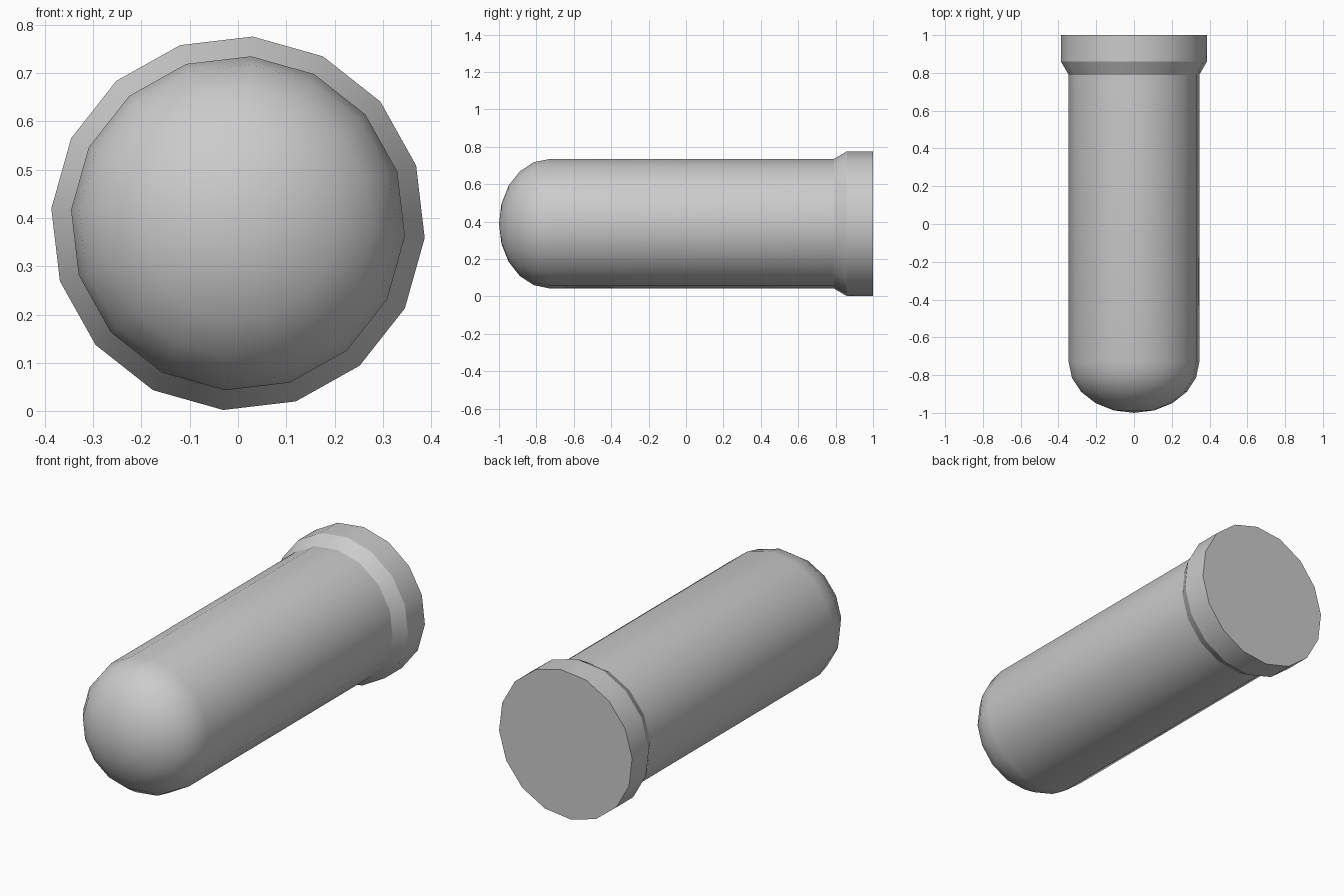
import bpy, bmesh
from math import sin, cos, pi, radians

if "Cube" in bpy.data.objects:
    bpy.data.objects.remove(bpy.data.objects["Cube"])

SIDES = 16
START = radians(-4.5)
CENTRE_Z = 0.389
R, DOME_Y, DOME_LEN = 0.347, -0.73, 0.27

# Profile (radius, y): rounded nose, straight barrel, flared collar
profile = [(R * cos(radians(a)), DOME_Y - DOME_LEN * sin(radians(a)))
           for a in (72, 54, 36, 18, 0)]
profile += [(R, 0.79), (0.388, 0.86), (0.388, 1.0)]

bm = bmesh.new()
rings = [[bm.verts.new((r * cos(START + 2 * pi * i / SIDES), y,
                        CENTRE_Z + r * sin(START + 2 * pi * i / SIDES)))
          for i in range(SIDES)] for r, y in profile]
for a, b in zip(rings, rings[1:]):
    for i in range(SIDES):
        j = (i + 1) % SIDES
        bm.faces.new((a[i], a[j], b[j], b[i]))

# Nose tip fan and flat base
tip = bm.verts.new((0, DOME_Y - DOME_LEN, CENTRE_Z))
for i in range(SIDES):
    bm.faces.new((tip, rings[0][(i + 1) % SIDES], rings[0][i]))
bm.faces.new(rings[-1])
bmesh.ops.recalc_face_normals(bm, faces=bm.faces[:])

mesh = bpy.data.meshes.new("rounded_capsule")
bm.to_mesh(mesh)
bm.free()
obj = bpy.data.objects.new("rounded_capsule", mesh)
bpy.context.collection.objects.link(obj)

# Smooth barrel and nose, crisp collar edges
bpy.context.view_layer.objects.active = obj
obj.select_set(True)
bpy.ops.object.shade_smooth_by_angle(angle=radians(26))
